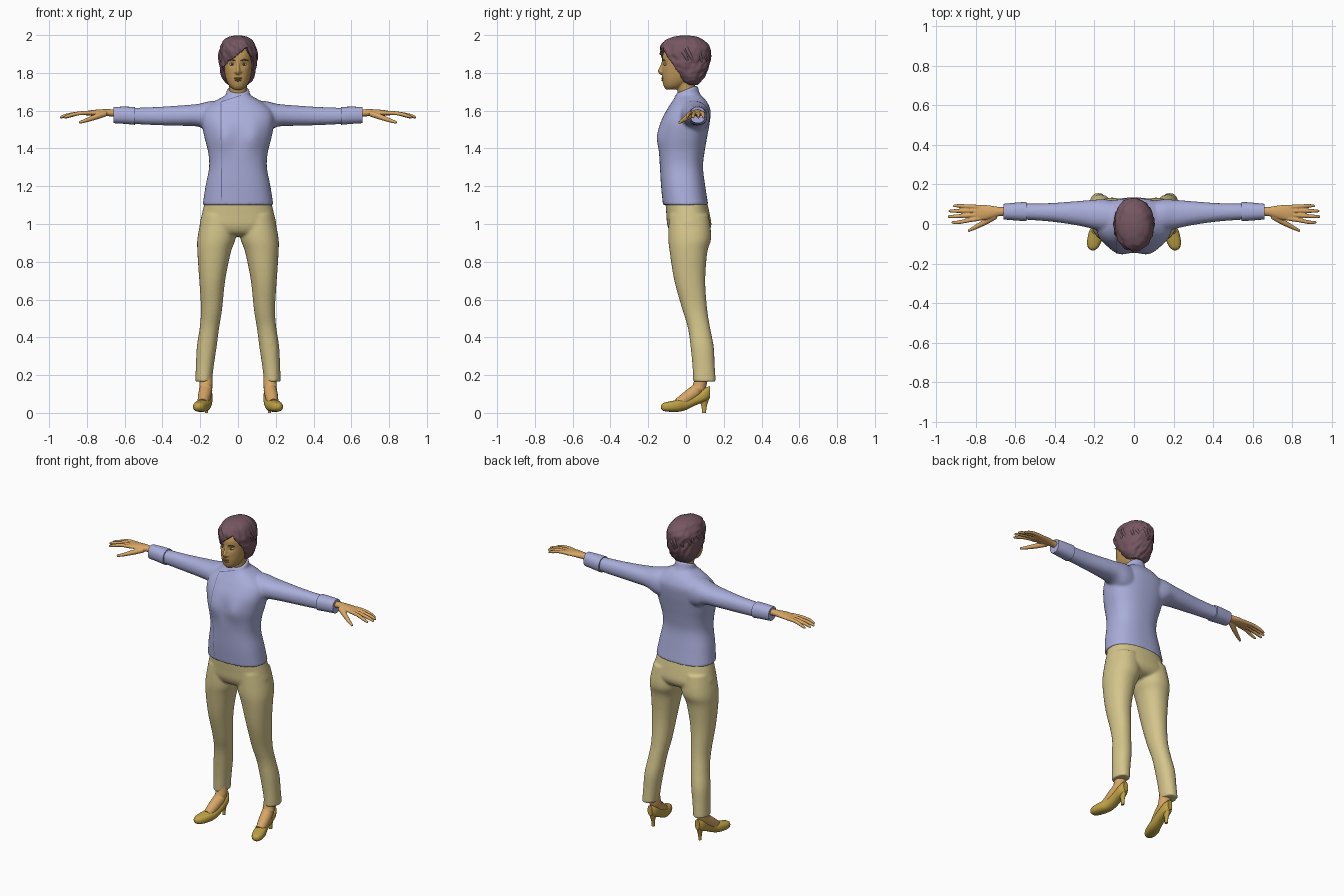
import bpy, bmesh, math
from mathutils import Vector, noise

cube = bpy.data.objects.get("Cube")
if cube:
    bpy.data.objects.remove(cube, do_unlink=True)


def material(name, r, g, b):
    m = bpy.data.materials.new(name)
    m.use_nodes = True
    m.diffuse_color = (r, g, b, 1)
    bsdf = next(n for n in m.node_tree.nodes if n.type == 'BSDF_PRINCIPLED')
    bsdf.inputs["Base Color"].default_value = (r, g, b, 1)
    return m


SKIN = material("skin", .68, .38, .13)
FACE = material("face skin", .52, .31, .10)
LIPS = material("lips", .36, .17, .07)
JACKET = material("jacket blue", .40, .42, .70)
SEAM = material("seam blue", .15, .16, .32)
TROUSERS = material("trouser khaki", .66, .56, .26)
SHOES = material("shoe ochre", .52, .36, .06)
HAIR = material("hair brown", .18, .095, .12)
EYES = material("eye white", .60, .52, .38)
IRIS = material("iris dark", .06, .035, .02)


def spline(rows, steps):
    """Catmull-Rom interpolation of rows of numbers."""
    out = []
    for i in range(len(rows) - 1):
        a, b, c, d = (rows[min(max(k, 0), len(rows) - 1)] for k in range(i - 1, i + 3))
        for s in range(steps):
            t = s / steps
            out.append([q + .5 * t * (r - p + t * (2*p - 5*q + 4*r - s2 + t * (3*(q - r) + s2 - p)))
                        for p, q, r, s2 in zip(a, b, c, d)])
    return out + [list(rows[-1])]


def skin_rings(bm, rings):
    """Bridge rings of points and cap both ends."""
    loops = [[bm.verts.new(p) for p in ring] for ring in rings]
    n = len(loops[0])
    for a, b in zip(loops, loops[1:]):
        for i in range(n):
            j = (i + 1) % n
            bm.faces.new((a[i], a[j], b[j], b[i]))
    bm.faces.new(loops[0])
    bm.faces.new(loops[-1])


def loft(bm, axis, rows, n=28, p=2.0, steps=5, side=1, deform=None):
    """Rows are (t, u min, u max, v min, v max) along an axis."""
    rings = []
    for t, u0, u1, v0, v1 in spline(rows, steps):
        ring = []
        for i in range(n):
            a = math.tau * i / n
            c, s = math.cos(a), math.sin(a)
            u = (u0 + u1) / 2 + (u1 - u0) / 2 * math.copysign(abs(c) ** (2 / p), c)
            v = (v0 + v1) / 2 + (v1 - v0) / 2 * math.copysign(abs(s) ** (2 / p), s)
            co = Vector({'x': (t, u, v), 'y': (u, t, v), 'z': (u, v, t)}[axis])
            if deform:
                co = deform(co)
            ring.append((co.x * side, co.y, co.z))
        rings.append(ring)
    skin_rings(bm, rings)


def tube(bm, rows, n=12, steps=5):
    """Rows are (x, y, z, radius) along a path."""
    path = spline(rows, steps)
    pts = [Vector(r[:3]) for r in path]
    rings = []
    for i, q in enumerate(pts):
        d = pts[min(i + 1, len(pts) - 1)] - pts[max(i - 1, 0)]
        e = d.cross(Vector((.3, .1, 1)) if abs(d.normalized().z) < .8 else Vector((1, 0, 0))).normalized()
        f = d.cross(e).normalized()
        rings.append([q + path[i][3] * (e * math.cos(math.tau * k / n) + f * math.sin(math.tau * k / n))
                      for k in range(n)])
    skin_rings(bm, rings)


def ball(bm, centre, radii):
    made = bmesh.ops.create_uvsphere(bm, u_segments=20, v_segments=12, radius=1)["verts"]
    for v in made:
        v.co = Vector(c + r * k for c, r, k in zip(centre, radii, v.co))


def finish(bm, name, mat, voxel=0, relax=4, mirror=False):
    bmesh.ops.recalc_face_normals(bm, faces=bm.faces)
    me = bpy.data.meshes.new(name)
    bm.to_mesh(me)
    bm.free()
    ob = bpy.data.objects.new(name, me)
    bpy.context.collection.objects.link(ob)
    me.materials.append(mat)
    bpy.ops.object.select_all(action='DESELECT')
    ob.select_set(True)
    bpy.context.view_layer.objects.active = ob
    bpy.ops.object.shade_smooth_by_angle(angle=math.radians(50))
    if voxel:
        m = ob.modifiers.new("blend", 'REMESH')
        m.mode, m.voxel_size, m.use_smooth_shade = 'VOXEL', voxel, True
        m = ob.modifiers.new("relax", 'SMOOTH')
        m.factor, m.iterations = .5, relax
    if mirror:
        m = ob.modifiers.new("mirror", 'MIRROR')
        m.use_mirror_merge = False
    return ob


def sym(z, half, y0, y1):
    return (z, -half, half, y0, y1)


# Jacket: torso, standing collar and sleeves blended together
def bust(c):
    if c.y < 0:
        c.y -= .018 * math.exp(-((abs(c.x) - .075) / .05) ** 2 - ((c.z - 1.46) / .07) ** 2)
    return c


def tilt(c):
    c.z += .4 * c.y
    return c


bm = bmesh.new()
loft(bm, 'z', [sym(1.10, .187, -.122, .118), sym(1.2, .172, -.132, .102), sym(1.3, .153, -.138, .09),
               sym(1.38, .158, -.142, .098), sym(1.46, .178, -.142, .112), sym(1.54, .192, -.132, .126),
               sym(1.6, .182, -.104, .13), sym(1.645, .13, -.076, .112), sym(1.675, .078, -.056, .085),
               sym(1.69, .058, -.045, .06)], n=48, p=2.4, deform=bust)
loft(bm, 'z', [sym(1.63, .08, -.066, .085), sym(1.68, .064, -.058, .068), sym(1.712, .06, -.054, .062)],
     deform=tilt)
for side in (1, -1):
    loft(bm, 'x', [(.08, -.05, .115, 1.47, 1.655), (.15, -.04, .125, 1.485, 1.65), (.21, -.024, .122, 1.515, 1.636),
                   (.3, -.005, .115, 1.52, 1.628), (.42, .012, .106, 1.523, 1.62), (.55, .022, .103, 1.53, 1.615),
                   (.645, .03, .097, 1.542, 1.612)], side=side, p=2.2)
jacket = finish(bm, "jacket", JACKET, .008, 4)

bm = bmesh.new()
loft(bm, 'x', [(.545, .014, .112, 1.525, 1.62), (.60, .018, .108, 1.53, 1.621), (.66, .023, .102, 1.534, 1.62)], p=2.3)
finish(bm, "cuff", JACKET, mirror=True)


# Front closure seams laid on the jacket
def seam(name, x0, z0, x1, z1, dx, dz):
    bm = bmesh.new()
    rows = []
    for i in range(41):
        x, z = x0 + (x1 - x0) * i / 40, z0 + (z1 - z0) * i / 40
        rows.append((bm.verts.new((x - dx, -.4, z - dz)), bm.verts.new((x + dx, -.4, z + dz))))
    for a, b in zip(rows, rows[1:]):
        bm.faces.new((a[0], a[1], b[1], b[0]))
    m = finish(bm, name, SEAM).modifiers.new("lay", 'SHRINKWRAP')
    m.target, m.wrap_method, m.offset = jacket, 'PROJECT', .002
    m.wrap_mode = 'ABOVE_SURFACE'
    m.use_project_y, m.use_positive_direction = True, True


seam("front_seam", -.086, 1.125, -.09, 1.645, .002, 0)
seam("collar_seam", -.09, 1.645, .015, 1.68, 0, .002)

# Trousers: hips and legs blended together
bm = bmesh.new()
loft(bm, 'z', [sym(1.13, .172, -.11, .108), sym(1.05, .192, -.104, .126), sym(.99, .203, -.098, .134),
               sym(.95, .18, -.075, .11), sym(.935, .09, -.03, .06)], n=40, p=2.3)
for side in (1, -1):
    loft(bm, 'z', [(.165, .138, .226, .038, .158), (.25, .128, .223, .034, .152), (.35, .113, .218, .024, .147),
                   (.45, .1, .203, .01, .128), (.55, .084, .196, -.02, .112), (.7, .068, .205, -.062, .102),
                   (.85, .038, .215, -.086, .113), (.93, .012, .214, -.094, .134), (1.05, .015, .19, -.09, .12)],
         side=side, p=2.15)
finish(bm, "trousers", TROUSERS, .008, 4)

# Hands
bm = bmesh.new()
loft(bm, 'x', [(.63, .042, .086, 1.565, 1.605), (.68, .04, .086, 1.57, 1.608), (.73, .026, .094, 1.572, 1.607),
               (.78, .017, .098, 1.573, 1.602), (.81, .02, .094, 1.576, 1.597)], n=20)
for y0, x1, y1 in ((.028, .922, .008), (.048, .942, .038), (.068, .937, .066), (.086, .915, .092)):
    tube(bm, [(.78, y0, 1.588, .0115), (.84, (y0 + y1) / 2, 1.586, .0105),
              (x1 - .03, y1, 1.574, .0095), (x1, y1, 1.563, .006)])
tube(bm, [(.70, .04, 1.585, .015), (.75, .012, 1.568, .015), (.80, -.015, 1.55, .011), (.84, -.035, 1.537, .007)])
finish(bm, "hand", SKIN, .0035, 2, mirror=True)

# Feet and heeled shoes
bm = bmesh.new()
tube(bm, [(.187, -.04, .05, .028), (.178, .015, .088, .034), (.17, .068, .135, .035), (.172, .085, .22, .035)], n=20)
finish(bm, "foot", SKIN, mirror=True)
bm = bmesh.new()
loft(bm, 'y', [(-.133, .2, .216, .024, .04), (-.12, .182, .232, .011, .052), (-.09, .165, .238, .006, .06),
               (-.04, .148, .228, .006, .07), (0, .14, .211, .016, .08), (.05, .135, .203, .04, .103),
               (.1, .137, .2, .06, .132), (.127, .152, .185, .078, .142)], p=2.4)
loft(bm, 'z', [(0, .158, .176, .084, .106), (.035, .157, .177, .082, .11), (.075, .148, .187, .068, .122),
               (.1, .146, .19, .06, .122)], n=16)
finish(bm, "shoe", SHOES, mirror=True)


# Head and neck with nose and eye sockets
def sockets(c):
    if c.y < -.05:
        c.y += .009 * math.exp(-((abs(c.x) - .032) / .016) ** 2 - ((c.z - 1.846) / .014) ** 2)
    return c


bm = bmesh.new()
loft(bm, 'z', [sym(1.712, .024, -.106, -.05), sym(1.73, .045, -.118, -.01), sym(1.76, .061, -.125, .03),
               sym(1.8, .071, -.127, .06), sym(1.85, .076, -.126, .08), sym(1.9, .075, -.122, .09),
               sym(1.95, .055, -.09, .07), sym(1.965, .03, -.06, .04)], n=64, p=2.15, steps=8, deform=sockets)
tube(bm, [(0, .012, 1.62, .052), (0, .004, 1.70, .049), (0, -.008, 1.78, .05)], n=24)
tube(bm, [(0, -.12, 1.865, .007), (0, -.127, 1.835, .009), (0, -.138, 1.81, .011), (0, -.128, 1.798, .011)])
for x in (-.012, .012):
    ball(bm, (x, -.128, 1.804), (.008, .009, .007))
finish(bm, "head", FACE, .004, 2)

bm = bmesh.new()
for z, w in ((1.771, .023), (1.761, .019)):
    ball(bm, (0, -.121, z), (w, .009, .006))
finish(bm, "lips", LIPS)
bm = bmesh.new()
ball(bm, (.032, -.107, 1.845), (.014, .011, .007))
finish(bm, "eye", EYES, mirror=True)
bm = bmesh.new()
ball(bm, (.032, -.114, 1.845), (.006, .0055, .006))
finish(bm, "iris", IRIS, mirror=True)
bm = bmesh.new()
tube(bm, [(.014, -.124, 1.863, .002), (.034, -.122, 1.87, .003), (.056, -.109, 1.864, .001)], n=8)
finish(bm, "eyebrow", HAIR, mirror=True)


# Hair: side-swept cap, pushed in behind the face below the hairline
def style(c):
    line = 1.835 + .85 * (c.x + .07) if c.x < .045 else 1.932 - 2.2 * (c.x - .045)
    if c.y < -.03 and c.z < line and abs(c.x) < .078:
        c.y = -.03 + (c.y + .03) * .45
        c.x *= .9
        return c
    k = 1 + .07 * noise.noise(Vector((c.x * 45 + c.z * 30, c.y * 30, c.z * 14 - c.x * 12)))
    return Vector((c.x * k, c.y * k, c.z))


bm = bmesh.new()
loft(bm, 'z', [sym(1.735, .05, .0, .062), sym(1.765, .08, -.04, .088), sym(1.82, .096, -.1, .115),
               sym(1.88, .1, -.128, .128), sym(1.93, .096, -.136, .128), sym(1.97, .076, -.114, .1),
               sym(1.99, .05, -.07, .06), sym(1.998, .015, -.025, .015)], n=120, p=2.1, steps=9, deform=style)

# Loose locks sweeping from the crown
for i in range(18):
    start = math.tau * i / 18
    low = 28 if math.sin(start + .5) < -.4 else -18
    rows = []
    for k in range(5):
        el = math.radians(72 + (low - 72) * k / 4)
        az = start + .22 * k + .08 * math.sin(i * 2.3 + k)
        rows.append((.098 * math.cos(el) * math.cos(az), -.004 + .13 * math.cos(el) * math.sin(az),
                     1.875 + .119 * math.sin(el), (.003, .008, .011, .009, .002)[k]))
    tube(bm, rows, n=8, steps=4)
finish(bm, "hair", HAIR)
